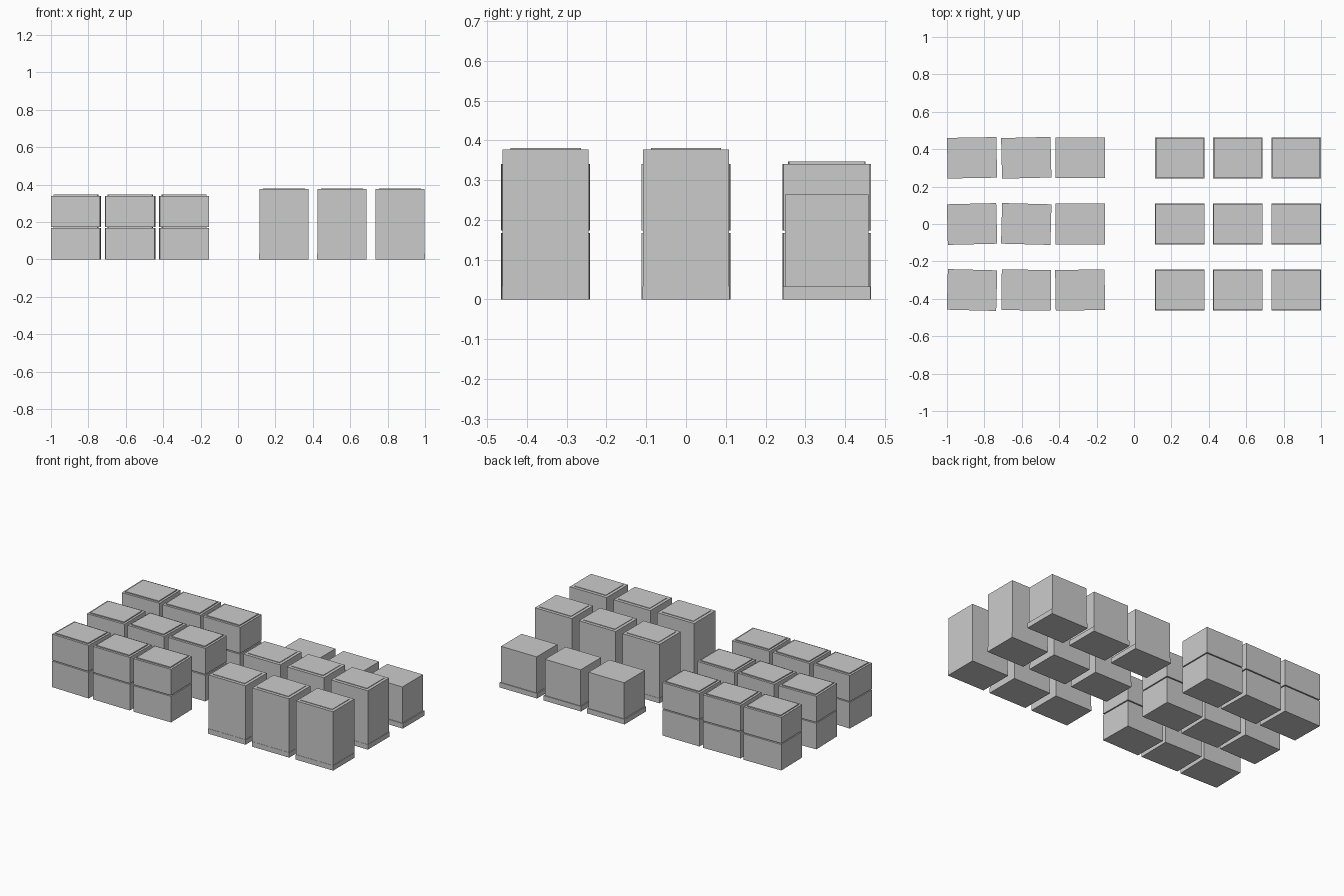
import bpy, math

if "Cube" in bpy.data.objects:
    bpy.data.objects.remove(bpy.data.objects["Cube"])

grey = bpy.data.materials.new("light_grey")
grey.diffuse_color = (0.6, 0.6, 0.6, 1)
grey.use_nodes = True
grey.node_tree.nodes["Principled BSDF"].inputs["Base Color"].default_value = grey.diffuse_color


def box(name, centre, size, z0, z1, turn=0.0):
    """Box of plan size (x, y) between two heights, turned about z in degrees."""
    bpy.ops.mesh.primitive_cube_add(
        size=1, location=(centre[0], centre[1], (z0 + z1) / 2),
        rotation=(0, 0, math.radians(turn)))
    ob = bpy.context.object
    ob.name = name
    ob.scale = (size[0], size[1], z1 - z0)
    bpy.ops.object.transform_apply(location=False, rotation=False, scale=True)
    ob.data.materials.append(grey)


rows = (-0.353, 0.0, 0.354)

# Left group: stacks of two crates with thin lids, each stack slightly turned
turns = ((-1.5, -0.6, 0.9), (1.4, -1.5, 0.0), (1.0, 1.4, 0.0))
for y, row_turns in zip(rows, turns):
    for x, turn in zip((-0.866, -0.576, -0.288), row_turns):
        for level in range(2):
            z = level * 0.1735
            box("stacked_crate", (x, y), (0.264, 0.217), z, z + 0.167, turn)
            box("crate_lid", (x, y), (0.237, 0.190), z + 0.167, z + 0.1735, turn)

# Right group: boxes on flat bases, two tall rows and a short back row
for r, y in enumerate(rows):
    for x in (0.245, 0.555, 0.867):
        box("box_base", (x, y), (0.266, 0.219), 0, 0.032)
        if r < 2:
            box("tall_box", (x, y), (0.262, 0.216), 0.032, 0.377)
            box("tall_box_lid", (x, y), (0.224, 0.177), 0.377, 0.3805)
        else:
            box("short_box", (x, y), (0.254, 0.209), 0.032, 0.264)
